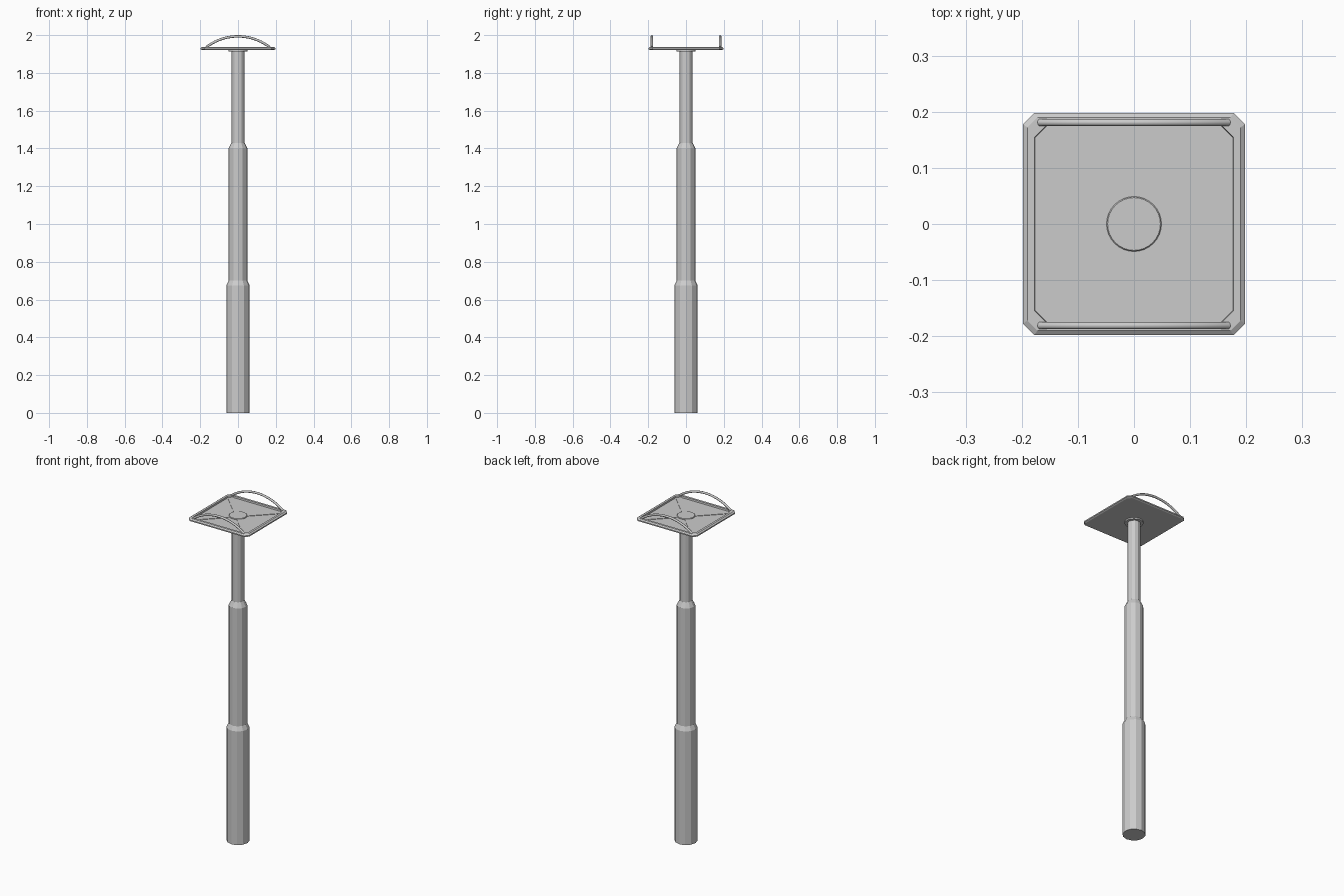
import bpy, bmesh, math
from mathutils import Vector

if "Cube" in bpy.data.objects:
    bpy.data.objects.remove(bpy.data.objects["Cube"])


def loft(name, rings):
    """Skin a list of equal-length point loops and cap both ends."""
    bm = bmesh.new()
    loops = [[bm.verts.new(p) for p in r] for r in rings]
    n = len(loops[0])
    for a, b in zip(loops, loops[1:]):
        for i in range(n):
            j = (i + 1) % n
            bm.faces.new((a[i], a[j], b[j], b[i]))
    bm.faces.new(loops[0][::-1])
    bm.faces.new(loops[-1])
    bmesh.ops.recalc_face_normals(bm, faces=bm.faces)
    me = bpy.data.meshes.new(name)
    bm.to_mesh(me)
    bm.free()
    ob = bpy.data.objects.new(name, me)
    bpy.context.collection.objects.link(ob)
    return ob


def circle(r, z, n):
    return [(r * math.cos(2 * math.pi * i / n), r * math.sin(2 * math.pi * i / n), z)
            for i in range(n)]


def octagon(h, c, z):
    k = h - c
    return [(h, -k, z), (h, k, z), (k, h, z), (-k, h, z),
            (-h, k, z), (-h, -k, z), (-k, -h, z), (k, -h, z)]


# Telescoping pole
loft("telescopic_pole", [circle(r, z, 12) for r, z in (
    (0.062, 0), (0.062, 0.675), (0.05, 0.70),
    (0.05, 1.40), (0.035, 1.43), (0.035, 1.925))])

# Collar under the tray and round boss on its floor
loft("tray_collar", [circle(0.05, 1.913, 32), circle(0.05, 1.925, 32)])
loft("centre_boss", [circle(0.049, 1.925, 32), circle(0.049, 1.931, 32),
                     circle(0.047, 1.933, 32)])

# Square tray with clipped corners and a raised bevelled rim
loft("tray", [octagon(h, c, z) for h, c, z in (
    (0.190, 0.020, 1.921), (0.198, 0.020, 1.925), (0.198, 0.020, 1.932),
    (0.190, 0.018, 1.938), (0.177, 0.022, 1.938), (0.176, 0.022, 1.928))])

# Diagonal ribs on the tray floor
for name, ang in (("rib_a", 45), ("rib_b", -45)):
    L, w = 0.234, 0.0155
    rib = loft(name, [[(-L, -w, z), (L, -w, z), (L, w, z), (-L, w, z)]
                      for z in (1.926, 1.9305)])
    rib.rotation_euler.z = math.radians(ang)

# Arched tube handles along the front and back edges
half, rise, tube, base = 0.168, 0.0575, 0.0065, 1.936
R = (half ** 2 + rise ** 2) / (2 * rise)
span = math.asin(half / R)
for name, y in (("front_handle", -0.181), ("back_handle", 0.181)):
    rings = []
    for i in range(21):
        a = -span + 2 * span * i / 20
        out = Vector((math.sin(a), 0, math.cos(a)))
        mid = Vector((0, y, base + rise - R)) + out * R
        rings.append([mid + tube * (out * math.cos(t) + Vector((0, math.sin(t), 0)))
                      for t in (2 * math.pi * k / 10 for k in range(10))])
    ob = loft(name, rings)
    bpy.context.view_layer.objects.active = ob
    bpy.ops.object.select_all(action='DESELECT')
    ob.select_set(True)
    bpy.ops.object.shade_smooth_by_angle(angle=math.radians(50))
